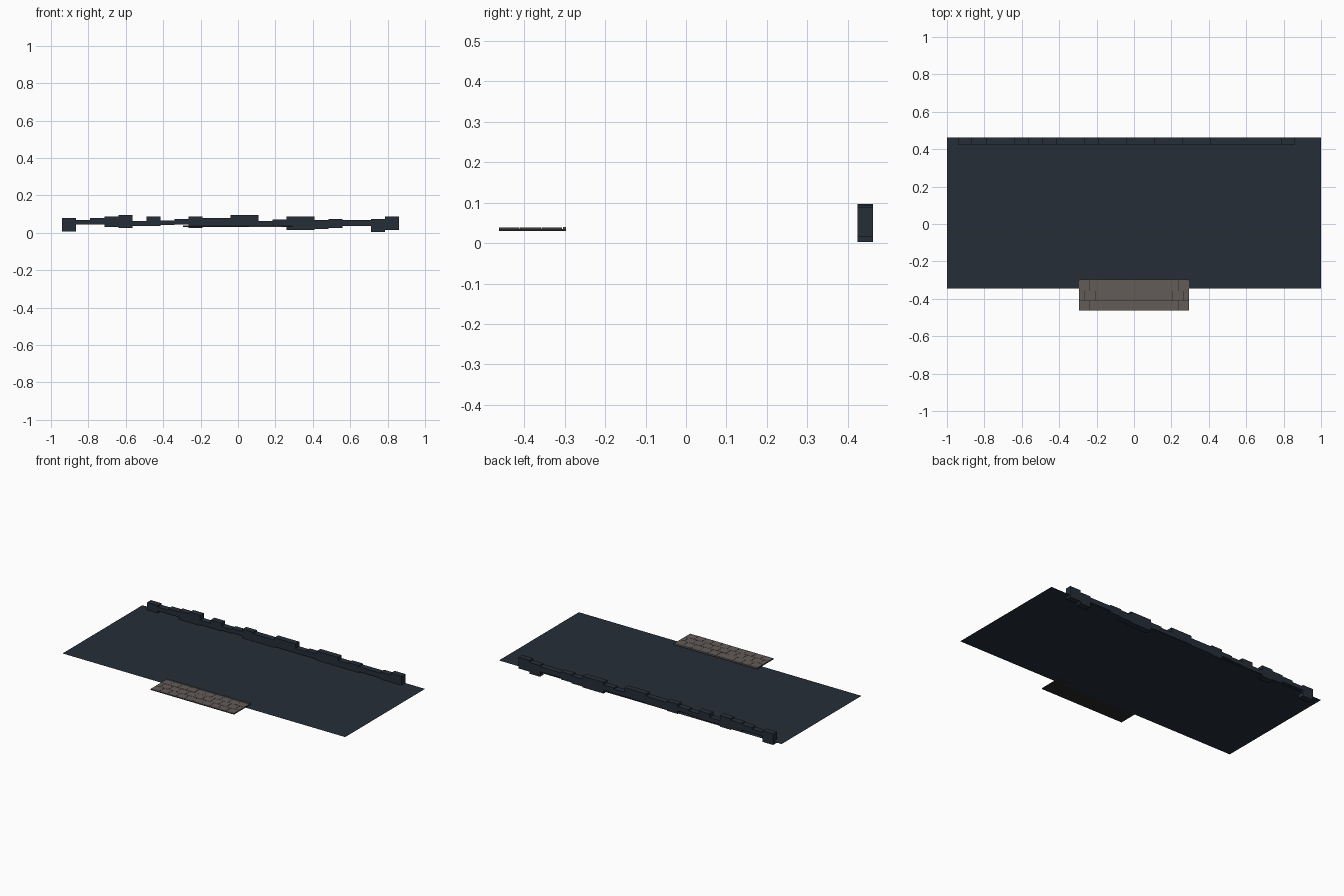
import bpy, bmesh, random
from mathutils import Matrix, Vector

if "Cube" in bpy.data.objects:
    bpy.data.objects.remove(bpy.data.objects["Cube"])

random.seed(4)


def material(name, rgb):
    m = bpy.data.materials.new(name)
    m.diffuse_color = (*rgb, 1)
    m.use_nodes = True
    m.node_tree.nodes["Principled BSDF"].inputs["Base Color"].default_value = m.diffuse_color
    return m


SLATE = material("dark slate blue", (0.018, 0.027, 0.038))
STONE = material("warm grey stone", (0.125, 0.108, 0.099))
JOINT = material("dark joint", (0.020, 0.020, 0.021))


def add_box(bm, x0, x1, y0, y1, z0, z1):
    size = Vector((x1 - x0, y1 - y0, z1 - z0))
    mid = Vector((x0 + x1, y0 + y1, z0 + z1)) / 2
    bmesh.ops.create_cube(bm, size=1, matrix=Matrix.Translation(mid) @ Matrix.Diagonal((*size, 1)))


def finish(name, bm, mat):
    me = bpy.data.meshes.new(name)
    bm.to_mesh(me)
    bm.free()
    me.materials.append(mat)
    ob = bpy.data.objects.new(name, me)
    bpy.context.collection.objects.link(ob)
    return ob


# Thin ground sheet
bm = bmesh.new()
bm.faces.new([bm.verts.new((x, y, 0.03)) for x, y in
              ((-1, -0.345), (1, -0.345), (1, 0.462), (-1, 0.462))])
finish("ground_sheet", bm, SLATE)

# Row of uneven blocks along the back edge: (right end, bottom, top)
blocks = [(-0.865, .008, .079), (-0.79, .045, .069), (-0.715, .045, .079),
          (-0.64, .031, .086), (-0.565, .025, .096), (-0.49, .036, .064),
          (-0.415, .036, .087), (-0.34, .041, .066), (-0.265, .045, .073),
          (-0.19, .026, .088), (-0.04, .031, .079), (0.11, .036, .094),
          (0.185, .036, .064), (0.26, .036, .071), (0.41, .016, .088),
          (0.485, .021, .069), (0.56, .026, .075), (0.71, .036, .068),
          (0.785, .003, .075), (0.86, .016, .088)]
bm = bmesh.new()
x0 = -0.94
for x1, z0, z1 in blocks:
    add_box(bm, x0, x1, 0.424, 0.462, z0, z1)
    x0 = x1
finish("back_blocks", bm, SLATE)

# Dark bed under the paving
bm = bmesh.new()
add_box(bm, -0.295, 0.295, -0.462, -0.297, 0.030, 0.0345)
finish("paving_bed", bm, JOINT)

# Staggered paving stones in three rows
bm = bmesh.new()
gap, step = 0.0015, 0.059
for row in range(3):
    y0 = -0.462 + row * 0.0525
    cuts = [-0.295] + [-0.295 + step * (i + 0.5 * (row % 2)) for i in range(1 - row % 2, 10)] + [0.295]
    for a, b in zip(cuts, cuts[1:]):
        add_box(bm, a + gap / 2, b - gap / 2, y0, y0 + 0.0525 - gap, 0.032,
                0.0375 + random.uniform(-0.0005, 0.0005))
finish("paving_stones", bm, STONE)

# Narrow raised kerb at the back of the paving
bm = bmesh.new()
for i in range(10):
    a = -0.295 + i * step
    add_box(bm, a + gap / 2, a + step - gap / 2, -0.304, -0.296, 0.033, 0.040)
finish("paving_kerb", bm, STONE)
